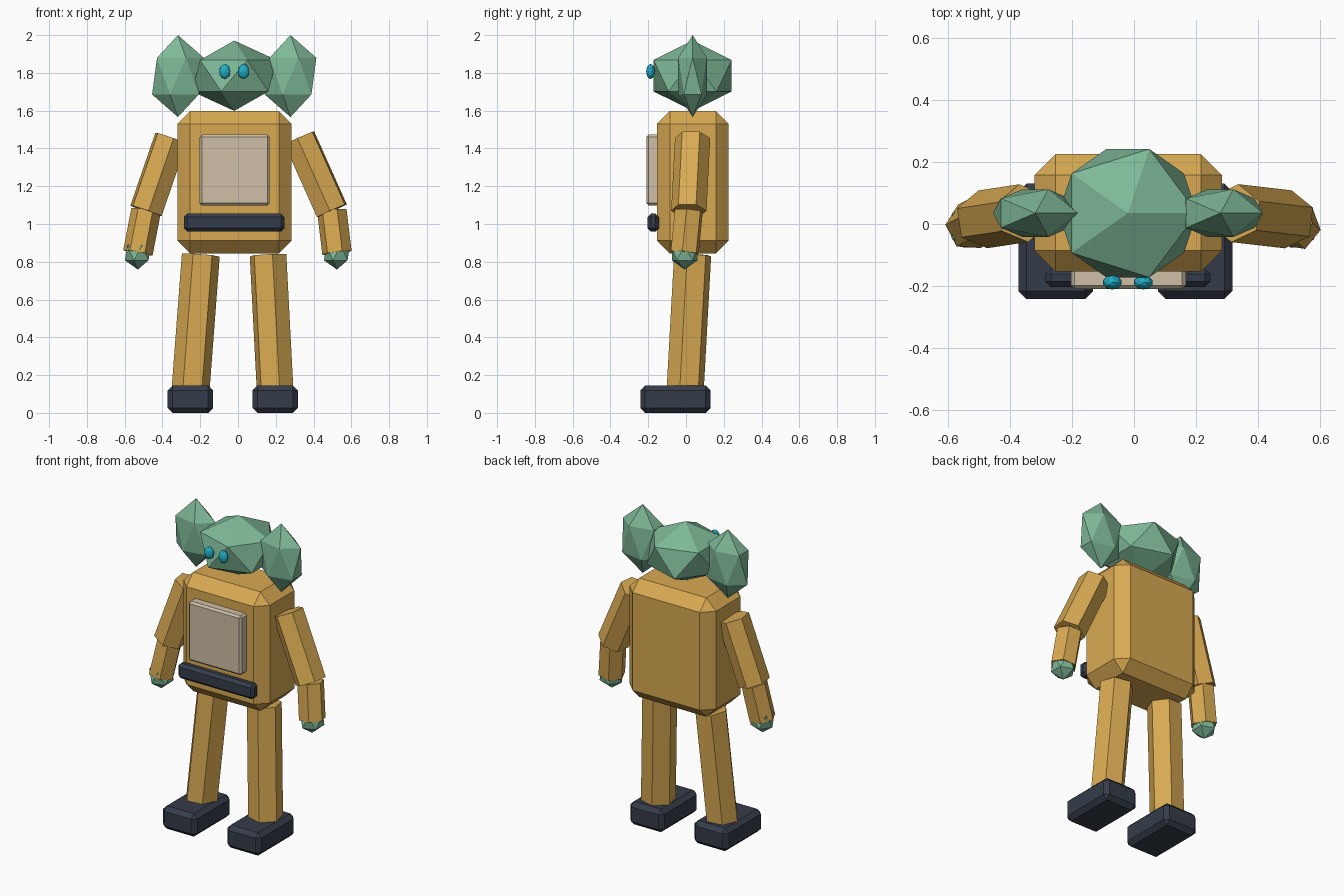
import bpy, bmesh, math
from mathutils import Vector

cube = bpy.data.objects.get("Cube")
if cube:
    bpy.data.objects.remove(cube, do_unlink=True)


def material(name, rgb):
    m = bpy.data.materials.new(name)
    m.use_nodes = True
    m.diffuse_color = (*rgb, 1)
    m.node_tree.nodes["Principled BSDF"].inputs["Base Color"].default_value = (*rgb, 1)
    return m


GOLD = material("gold", (0.69, 0.40, 0.085))
GREEN = material("sage green", (0.21, 0.48, 0.31))
NAVY = material("dark navy", (0.036, 0.046, 0.068))
CREAM = material("cream", (0.62, 0.52, 0.38))
TEAL = material("teal", (0.015, 0.42, 0.56))


def finish(name, bm, mat):
    mesh = bpy.data.meshes.new(name)
    bm.to_mesh(mesh)
    bm.free()
    mesh.materials.append(mat)
    obj = bpy.data.objects.new(name, mesh)
    bpy.context.collection.objects.link(obj)
    return obj


def box(name, lo, hi, bevel, mat):
    """Block between two corners with a single-facet chamfer."""
    lo, hi = Vector(lo), Vector(hi)
    bm = bmesh.new()
    bmesh.ops.create_cube(bm, size=1)
    bmesh.ops.scale(bm, vec=hi - lo, verts=bm.verts)
    bmesh.ops.bevel(bm, geom=bm.edges[:], offset=bevel, segments=1,
                    profile=0.5, affect='EDGES')
    obj = finish(name, bm, mat)
    obj.location = (lo + hi) / 2
    return obj


def gem(name, centre, radii, mat, detail=1):
    """Faceted ellipsoid."""
    bm = bmesh.new()
    bmesh.ops.create_icosphere(bm, subdivisions=detail, radius=1)
    bmesh.ops.scale(bm, vec=radii, verts=bm.verts)
    obj = finish(name, bm, mat)
    obj.location = centre
    return obj


def limb(name, start, end, radius, mat):
    """Six-sided prism running between two points."""
    start, end = Vector(start), Vector(end)
    d = end - start
    bm = bmesh.new()
    bmesh.ops.create_cone(bm, cap_ends=True, segments=6, radius1=radius,
                          radius2=radius, depth=d.length)
    obj = finish(name, bm, mat)
    obj.location = (start + end) / 2
    obj.rotation_euler = (0, math.acos(d.z / d.length), math.atan2(d.y, d.x))
    return obj


MID = -0.02   # centre line of the torso and head
DEPTH = 0.035

# Torso with chest panel and belt
box("torso", (-0.32, -0.153, 0.845), (0.283, 0.225, 1.597), 0.067, GOLD)
box("chest_panel", (-0.203, -0.21, 1.098), (0.167, -0.13, 1.473), 0.012, CREAM)
box("belt", (-0.286, -0.203, 0.96), (0.246, -0.143, 1.055), 0.018, NAVY)

# Head, ears and eyes
gem("head", (MID, DEPTH, 1.785), (0.25, 0.243, 0.186), GREEN)
for side, s in (("right", -1), ("left", 1)):
    gem(side + "_ear", (MID + s * 0.298, DEPTH, 1.783), (0.153, 0.09, 0.217), GREEN)
    gem(side + "_eye", (MID + s * 0.05, -0.188, 1.807), (0.031, 0.023, 0.04), TEAL, 2)

# Arms: shoulder x, elbow x and hand x differ slightly per side
for side, shoulder, elbow, hand in (("right", -0.355, -0.487, -0.53),
                                    ("left", 0.325, 0.497, 0.524)):
    joint = (elbow, 0.015, 1.07)
    palm = (hand, -0.007, 0.847)
    limb(side + "_upper_arm", (shoulder, DEPTH, 1.455), joint, 0.094, GOLD)
    limb(side + "_forearm", joint, palm, 0.079, GOLD)
    gem(side + "_hand", palm, (0.077, 0.08, 0.088), GREEN)

# Legs and feet
for side, hip, ankle in (("right", -0.197, -0.252), ("left", 0.159, 0.197)):
    limb(side + "_leg", (hip, DEPTH, 0.835), (ankle, -0.005, 0.11), 0.101, GOLD)
    box(side + "_foot", (ankle - 0.12, -0.242, 0.0), (ankle + 0.12, 0.13, 0.145),
        0.026, NAVY)
